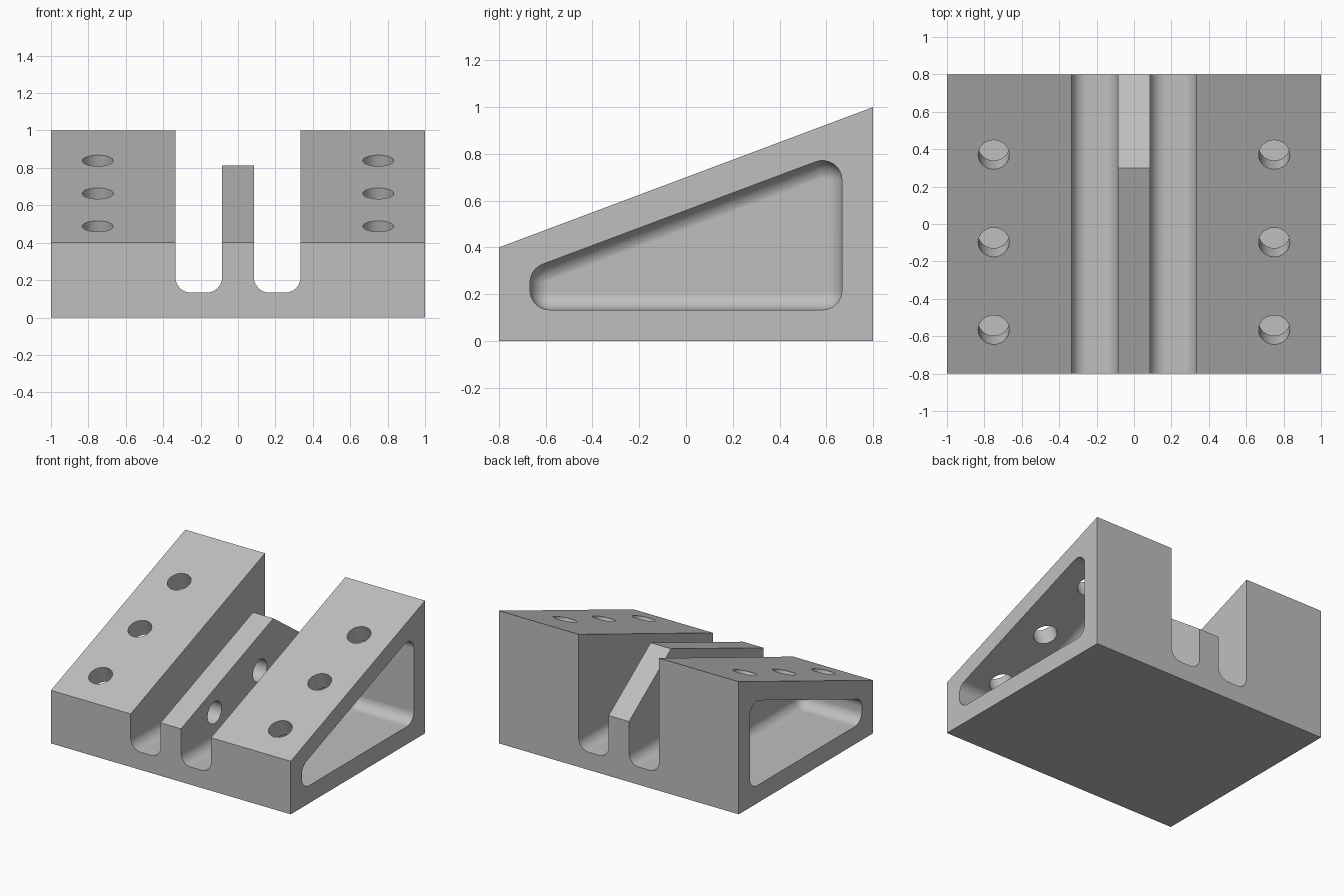
import bpy, bmesh, math
from mathutils import Vector

cube = bpy.data.objects.get("Cube")
if cube:
    bpy.data.objects.remove(cube, do_unlink=True)

R = 0.083                       # radius shared by fillets and holes
WALL = 0.133                    # floor and rim thickness
SLOPE = math.atan2(0.6, 1.6)    # tilt of the top face

metal = bpy.data.materials.new("grey metal")
metal.use_nodes = True
grey = (0.52, 0.52, 0.52, 1)
metal.diffuse_color = grey
metal.node_tree.nodes["Principled BSDF"].inputs["Base Color"].default_value = grey


def slope_z(y):
    return 0.7 + y * math.tan(SLOPE)


def loft(name, rings):
    """Closed solid through rings of equal point count."""
    bm = bmesh.new()
    loops = [[bm.verts.new(p) for p in ring] for ring in rings]
    n = len(loops[0])
    for a, b in zip(loops, loops[1:]):
        for i in range(n):
            j = (i + 1) % n
            bm.faces.new((a[i], a[j], b[j], b[i]))
    bm.faces.new(loops[0])
    bm.faces.new(loops[-1])
    bmesh.ops.recalc_face_normals(bm, faces=bm.faces)
    mesh = bpy.data.meshes.new(name)
    bm.to_mesh(mesh)
    bm.free()
    ob = bpy.data.objects.new(name, mesh)
    bpy.context.collection.objects.link(ob)
    return ob


def rounded(points, radius, steps=8):
    """Counter-clockwise outline with arcs of given radius about fixed R centres."""
    pts = [Vector(p) for p in points]
    out = []
    for i, p in enumerate(pts):
        e1 = (p - pts[i - 1]).normalized()
        e2 = (pts[(i + 1) % len(pts)] - p).normalized()
        n1, n2 = Vector((e1.y, -e1.x)), Vector((e2.y, -e2.x))
        centre = p - R * (n1 + n2) / (1 + n1.dot(n2))
        start = math.atan2(n1.y, n1.x)
        sweep = math.acos(max(-1, min(1, n1.dot(n2))))
        for k in range(steps + 1):
            a = start + sweep * k / steps
            out.append(centre + radius * Vector((math.cos(a), math.sin(a))))
    return out


def cut(target, cutter):
    mod = target.modifiers.new("cut", 'BOOLEAN')
    mod.operation = 'DIFFERENCE'
    mod.solver = 'EXACT'
    mod.object = cutter
    cutter.hide_render = True
    with bpy.context.temp_override(object=target, active_object=target,
                                   selected_objects=[target]):
        bpy.ops.object.modifier_apply(modifier=mod.name)
    bpy.data.objects.remove(cutter, do_unlink=True)


def drill(target, location, axis, depth):
    bpy.ops.mesh.primitive_cylinder_add(vertices=48, radius=R, depth=depth, location=location)
    ob = bpy.context.object
    ob.rotation_euler = Vector(axis).to_track_quat('Z', 'Y').to_euler()
    bpy.context.view_layer.update()
    cut(target, ob)


# Wedge body
side = [(-0.8, 0), (0.8, 0), (0.8, 1), (-0.8, 0.4)]
body = loft("wedge_block", [[(x, y, z) for y, z in side] for x in (-1, 1)])
body.data.materials.append(metal)

# Round-bottomed slots either side of the centre fin
for s in (-1, 1):
    lo, hi = sorted((s * 0.085, s * 0.335))
    outline = rounded([(lo, WALL), (hi, WALL), (hi, 1.5), (lo, 1.5)], R)
    cut(body, loft("slot_cutter", [[(x, y, z) for x, z in outline] for y in (-1, 1)]))

# Rear slope of the centre fin
fin_cut = [(0, 1.027), (1, 0.312), (1, 1.6), (0, 1.6)]
cut(body, loft("fin_cutter", [[(x, y, z) for y, z in fin_cut] for x in (-0.2, 0.2)]))

# Side pockets with filleted inner rims
edge = 0.8 - WALL
drop = WALL / math.cos(SLOPE)
pocket = [(-edge, WALL), (edge, WALL), (edge, slope_z(edge) - drop), (-edge, slope_z(-edge) - drop)]
for s in (-1, 1):
    rings = [[(s * 1.2, y, z) for y, z in rounded(pocket, R)]]
    for k in range(9):
        t = math.radians(85) * k / 8
        x = 0.5 + R * (1 - math.sin(t))
        rings.append([(s * x, y, z) for y, z in rounded(pocket, R * math.cos(t))])
    cut(body, loft("pocket_cutter", rings))

# Three holes square to the slope on each side, opening into the pockets
normal = (0, -math.sin(SLOPE), math.cos(SLOPE))
for s in (-1, 1):
    for d in (0.25, 0.75, 1.25):
        y = -0.8 + d * math.cos(SLOPE)
        drill(body, (s * 0.75, y, slope_z(y)), normal, 0.4)

# Cross holes through the fin
for y, z in ((-0.4, 0.37), (0.14, 0.48)):
    drill(body, (0, y, z), (1, 0, 0), 0.3)

# Smooth fillets, crisp flats
bpy.ops.object.select_all(action='DESELECT')
body.select_set(True)
bpy.context.view_layer.objects.active = body
bpy.ops.object.shade_smooth_by_angle(angle=math.radians(30))
weighted = body.modifiers.new("flat_normals", 'WEIGHTED_NORMAL')
weighted.keep_sharp = True
